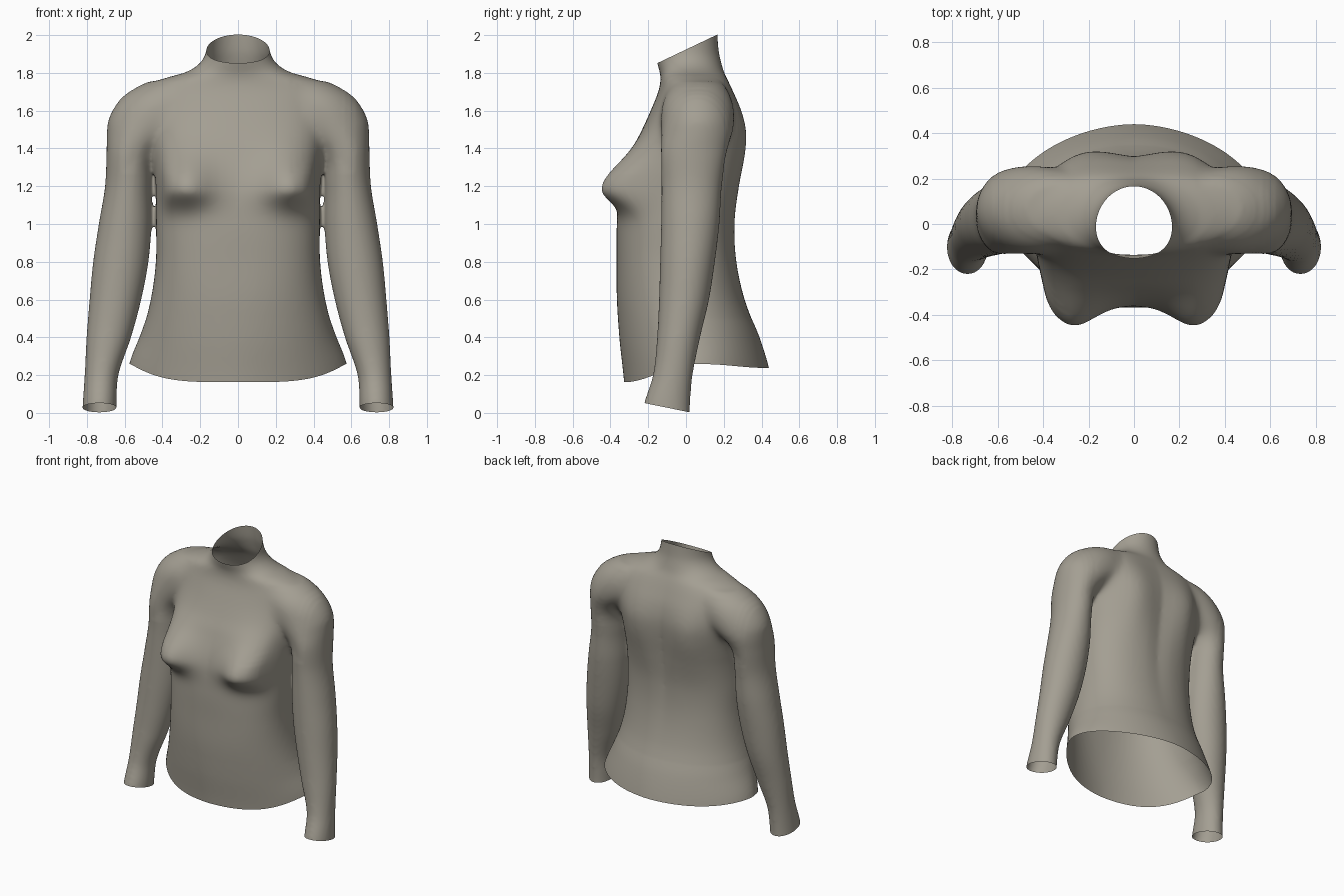
import bpy, bmesh, math
from mathutils import Vector

if "Cube" in bpy.data.objects:
    bpy.data.objects.remove(bpy.data.objects["Cube"])


def sample(keys, z):
    """Smooth interpolation of key rows (first column is z)."""
    i = 0
    while i < len(keys) - 2 and z > keys[i + 1][0]:
        i += 1

    def slope(k, c):
        a, b = keys[max(k - 1, 0)], keys[min(k + 1, len(keys) - 1)]
        return (b[c] - a[c]) / (b[0] - a[0])

    p, q = keys[i], keys[i + 1]
    h = q[0] - p[0]
    t = (z - p[0]) / h
    return [(2*t**3 - 3*t**2 + 1) * p[c] + (t**3 - 2*t**2 + t) * h * slope(i, c)
            + (3*t**2 - 2*t**3) * q[c] + (t**3 - t**2) * h * slope(i + 1, c)
            for c in range(1, len(p))]


def bell(d, s, e=2):
    return math.exp(-abs(d / s) ** e)


def smoothstep(a, b, v):
    t = min(max((v - a) / (b - a), 0), 1)
    return t * t * (3 - 2 * t)


def loft(bm, keys, ring_fn, step=0.02, sides=72):
    """Closed stack of rings."""
    z0, z1 = keys[0][0], keys[-1][0]
    n = round((z1 - z0) / step)
    rings = []
    for k in range(n + 1):
        z = z0 + (z1 - z0) * k / n
        row = sample(keys, z)
        rings.append([bm.verts.new(ring_fn(row, z, 2 * math.pi * j / sides))
                      for j in range(sides)])
    for a, b in zip(rings, rings[1:]):
        for j in range(sides):
            m = (j + 1) % sides
            bm.faces.new((a[j], a[m], b[m], b[j]))
    bm.faces.new(rings[0][::-1])
    bm.faces.new(rings[-1])


def power(v, e):
    return math.copysign(abs(v) ** e, v)


# torso: z, half width, front y, back y, squareness
TORSO = [(0.04, .60, -.315, .47, 1.8), (0.22, .572, -.33, .435, 1.85),
         (0.40, .515, -.352, .385, 2.0), (0.60, .462, -.366, .312, 2.2),
         (0.80, .435, -.367, .270, 2.4), (1.00, .434, -.366, .260, 2.4),
         (1.20, .436, -.348, .276, 2.4), (1.40, .455, -.280, .297, 2.4),
         (1.50, .470, -.232, .299, 2.4), (1.60, .490, -.187, .282, 2.3),
         (1.70, .500, -.147, .247, 2.2), (1.76, .430, -.135, .222, 2.1),
         (1.80, .285, -.138, .203, 2.0), (1.85, .203, -.152, .188, 2.0),
         (1.92, .168, -.165, .173, 2.0), (2.12, .150, -.170, .160, 2.0)]

# sleeve: z, inner x, outer x, front y, back y (reaches into the torso at the shoulder)
SLEEVE = [(-.08, .645, .828, -.245, .02), (0.05, .643, .822, -.222, .022),
          (0.20, .633, .812, -.175, .035), (0.40, .566, .802, -.153, .075),
          (0.60, .512, .786, -.143, .122), (0.80, .474, .767, -.137, .153),
          (1.00, .458, .737, -.132, .177), (1.20, .459, .704, -.130, .190),
          (1.38, .440, .696, -.137, .218), (1.48, .330, .694, -.137, .250),
          (1.55, .230, .686, -.135, .260), (1.63, .180, .646, -.128, .252),
          (1.70, .150, .582, -.100, .228), (1.755, .150, .480, -.055, .190)]


def torso_ring(row, z, a):
    hw, yf, yb, e = row
    x = hw * power(math.cos(a), 2 / e)
    y = (yf + yb) / 2 + (yb - yf) / 2 * power(math.sin(a), 2 / e)
    s = math.sin(a)
    if s < 0:   # bust
        up = bell(z - 1.19, .185 if z > 1.19 else .10)
        d = abs(x) - .30
        across = bell(d, .12, 4) if d > 0 else bell(d, .155)
        y -= .152 * across * up * min(1, -s * 2)
    else:       # shoulder blades and spine groove
        y += .035 * bell(abs(x) - .22, .14) * bell(z - 1.42, .27) * min(1, s * 2)
        y -= .012 * bell(x, .06) * bell(z - 1.15, .4)
    return x, y, z


def sleeve_ring(side):
    def fn(row, z, a):
        xi, xo, yf, yb = row
        return (side * ((xi + xo) / 2 + (xo - xi) / 2 * math.cos(a)),
                (yf + yb) / 2 + (yb - yf) / 2 * math.sin(a), z)
    return fn


bm = bmesh.new()
loft(bm, TORSO, torso_ring)
for side in (1, -1):
    loft(bm, SLEEVE, sleeve_ring(side))
bmesh.ops.recalc_face_normals(bm, faces=bm.faces)
mesh = bpy.data.meshes.new("sweater")
bm.to_mesh(mesh)
bm.free()
sweater = bpy.data.objects.new("sweater", mesh)
bpy.context.collection.objects.link(sweater)

# fuse torso and sleeves into one skin
fuse = sweater.modifiers.new("fuse", 'REMESH')
fuse.mode = 'VOXEL'
fuse.voxel_size = 0.0125
soft = sweater.modifiers.new("soften", 'SMOOTH')
soft.factor = 0.5
soft.iterations = 10
dg = bpy.context.evaluated_depsgraph_get()
fused = bpy.data.meshes.new_from_object(sweater.evaluated_get(dg))
sweater.modifiers.clear()
sweater.data = fused

bm = bmesh.new()
bm.from_mesh(fused)

# blend the shoulder seams, in shrinking regions so the blend fades out
for grow in (.06, .03, 0):
    seam = [v for v in bm.verts if .34 - grow < abs(v.co.x) < .56 + grow
            and 1.33 - grow < v.co.z < 1.72 + grow]
    for _ in range(12):
        bmesh.ops.smooth_vert(bm, verts=seam, factor=.5, use_axis_x=True,
                              use_axis_y=True, use_axis_z=True)


# cut the openings
def cut(inside, co, no):
    faces = [f for f in bm.faces if inside(f.calc_center_median())]
    edges = {e for f in faces for e in f.edges}
    verts = {v for f in faces for v in f.verts}
    bmesh.ops.bisect_plane(bm, geom=list(verts) + list(edges) + faces,
                           plane_co=co, plane_no=Vector(no).normalized(),
                           clear_outer=True)


cut(lambda c: c.z > 1.82 and abs(c.x) < .3, (0, -.155, 1.85), (0, -.15, .315))
cut(lambda c: c.z < .3 and abs(c.x) > .612, (0, .02, .003), (0, -.05, -.245))
cut(lambda c: c.z < .3 and abs(c.x) < .608, (0, 0, .2), (0, 0, -1))

# curved hem, lower at the front
for v in bm.verts:
    x, y, z = v.co
    if z < .5 and abs(x) < min(.608, .485 + (.6 - z) * .31):
        hem = .163 + .095 * smoothstep(-.32, .03, y) - .02 * smoothstep(.1, .42, y)
        v.co.z += (hem - .2) * min(1, (.5 - z) / .3)
for f in bm.faces:
    f.smooth = True
bm.to_mesh(fused)
bm.free()

cloth = bpy.data.materials.new("warm grey cloth")
cloth.diffuse_color = (.37, .345, .29, 1)
cloth.use_nodes = True
cloth.node_tree.nodes["Principled BSDF"].inputs["Base Color"].default_value = cloth.diffuse_color
fused.materials.clear()
fused.materials.append(cloth)
